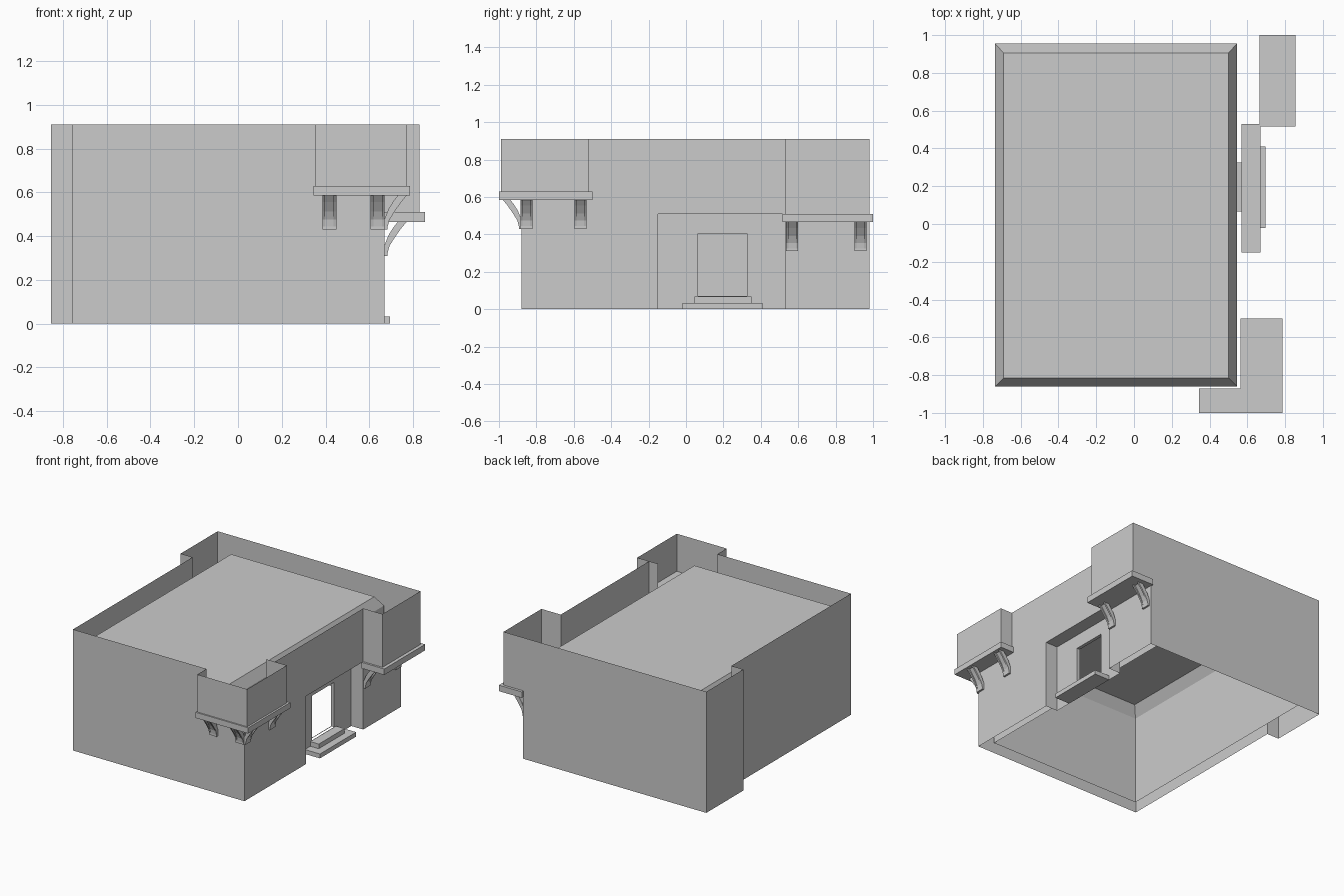
import bpy, bmesh

if "Cube" in bpy.data.objects:
    bpy.data.objects.remove(bpy.data.objects["Cube"])

mat = bpy.data.materials.new("plain_grey")
mat.diffuse_color = (0.6, 0.6, 0.6, 1)
mat.use_nodes = True
mat.node_tree.nodes["Principled BSDF"].inputs["Base Color"].default_value = mat.diffuse_color


def finish(name, bm, solid=False):
    bmesh.ops.remove_doubles(bm, verts=bm.verts, dist=1e-5)
    if solid:
        bmesh.ops.recalc_face_normals(bm, faces=bm.faces)
    me = bpy.data.meshes.new(name)
    bm.to_mesh(me)
    bm.free()
    me.materials.append(mat)
    ob = bpy.data.objects.new(name, me)
    bpy.context.collection.objects.link(ob)
    return ob


def quad(bm, *pts):
    bm.faces.new([bm.verts.new(p) for p in pts])


def panel(bm, p, q, z0, z1):
    """Upright wall sheet from p to q, facing right of its direction."""
    quad(bm, (*p, z0), (*q, z0), (*q, z1), (*p, z1))


def run(bm, pts, z0, z1):
    for p, q in zip(pts, pts[1:]):
        panel(bm, p, q, z0, z1)


def prism(bm, pts, vec):
    """Closed solid: polygon pts swept along vec."""
    a = [bm.verts.new(p) for p in pts]
    b = [bm.verts.new([u + v for u, v in zip(p, vec)]) for p in pts]
    bm.faces.new(a)
    bm.faces.new(b[::-1])
    for i in range(len(a)):
        j = (i + 1) % len(a)
        bm.faces.new((a[i], b[i], b[j], a[j]))


def slab(name, outline, z0, z1):
    bm = bmesh.new()
    prism(bm, [(x, y, z0) for x, y in outline], (0, 0, z1 - z0))
    return finish(name, bm, True)


def rect(x0, x1, y0, y1):
    return [(x0, y0), (x1, y0), (x1, y1), (x0, y1)]


H = 0.91                    # parapet top
XW, YF, YB = 0.67, -0.88, 0.98   # right, front and back wall planes
D0, D1, DZ0, DZ1 = 0.065, 0.325, 0.07, 0.405   # doorway

# outer walls, open at the bottom and top
bm = bmesh.new()
panel(bm, (-0.755, YF), (XW, YF), 0, 0.605)
panel(bm, (-0.755, YF), (0.355, YF), 0.605, H)
panel(bm, (XW, YF), (XW, -0.52), 0, 0.605)
panel(bm, (XW, -0.52), (XW, -0.15), 0, H)
panel(bm, (XW, -0.15), (XW, 0.53), 0.51, H)
panel(bm, (XW, 0.53), (XW, YB), 0, 0.49)
run(bm, [(XW, YB), (-0.855, YB), (-0.855, 0.54), (-0.755, 0.54), (-0.755, YF)], 0, H)
finish("outer_walls", bm)

# overhanging corner bays
bm = bmesh.new()
run(bm, [(0.355, YF), (0.355, -0.99), (0.77, -0.99), (0.77, -0.52), (0.595, -0.52)], 0.625, H)
finish("front_bay", bm)
bm = bmesh.new()
run(bm, [(XW, 0.53), (0.83, 0.53), (0.83, YB), (XW, YB)], 0.51, H)
finish("back_bay", bm)

# ledges under the bays
slab("front_ledge", [(0.345, -1), (0.785, -1), (0.785, -0.5), (0.565, -0.5),
                     (0.565, -0.87), (0.345, -0.87)], 0.585, 0.628)
slab("back_ledge", rect(0.665, 0.855, 0.515, 1.0), 0.465, 0.51)


def wall_with_door(bm, x, y0, y1, z0, z1):
    panel(bm, (x, y0), (x, D0), z0, z1)
    panel(bm, (x, D1), (x, y1), z0, z1)
    panel(bm, (x, D0), (x, D1), DZ1, z1)
    panel(bm, (x, D0), (x, D1), z0, DZ0)


# entrance recess with doorway and reveal
bm = bmesh.new()
panel(bm, (XW, -0.15), (0.57, -0.15), 0, 0.51)
panel(bm, (0.57, 0.53), (XW, 0.53), 0, 0.51)
quad(bm, (0.57, -0.15, 0.51), (0.57, 0.53, 0.51), (XW, 0.53, 0.51), (XW, -0.15, 0.51))
wall_with_door(bm, 0.57, -0.15, 0.53, 0, 0.51)
panel(bm, (0.57, D0), (0.545, D0), DZ0, DZ1)
panel(bm, (0.545, D1), (0.57, D1), DZ0, DZ1)
quad(bm, (0.545, D0, DZ1), (0.545, D1, DZ1), (0.57, D1, DZ1), (0.57, D0, DZ1))
finish("entrance_recess", bm)

# door steps
slab("lower_step", rect(0.57, 0.695, -0.02, 0.41), 0, 0.033)
slab("upper_step", rect(0.57, 0.64, 0.045, 0.35), 0.033, 0.068)

# inner room: straight walls, bevelled rim and flat roof
bm = bmesh.new()
low = rect(-0.735, 0.545, -0.86, 0.955)
top = rect(-0.69, 0.5, -0.815, 0.905)
run(bm, [low[2], low[3], low[0], low[1]], 0.065, 0.735)
wall_with_door(bm, 0.545, -0.86, 0.955, 0.065, 0.735)
for i in range(4):
    j = (i + 1) % 4
    quad(bm, (*low[i], 0.735), (*low[j], 0.735), (*top[j], 0.81), (*top[i], 0.81))
quad(bm, *[(*p, 0.81) for p in top])
finish("inner_room_and_roof", bm)

# curved brackets: (distance from wall, drop below ledge)
OUTER = [(0.10, 0), (0.075, 0.03), (0.045, 0.073), (0.022, 0.11), (0.014, 0.14), (0.014, 0.155)]
GROOVE = [(0.085, 0), (0.062, 0.03), (0.034, 0.073), (0.018, 0.11), (0.014, 0.14), (0.014, 0.155)]
INNER = [(0, 0.155), (0, 0.105), (0.018, 0.06), (0.04, 0.025), (0.06, 0)]


def bracket(name, side, start, ztop, width=0.064):
    bm = bmesh.new()
    rail = 0.012
    for curve, s, w in ((OUTER, start, rail), (GROOVE, start + rail, width - 2 * rail),
                        (OUTER, start + width - rail, rail)):
        prof = curve + INNER
        if side:
            prism(bm, [(XW + d, s, ztop - h) for d, h in prof], (0, w, 0))
        else:
            prism(bm, [(s, YF - d, ztop - h) for d, h in prof], (w, 0, 0))
    bmesh.ops.recalc_face_normals(bm, faces=bm.faces)
    me = bpy.data.meshes.new(name)
    bm.to_mesh(me)
    bm.free()
    me.materials.append(mat)
    bpy.context.collection.objects.link(bpy.data.objects.new(name, me))


for i, x in enumerate((0.385, 0.606)):
    bracket(f"front_bracket_{i + 1}", False, x, 0.585)
for i, y in enumerate((-0.885, -0.597)):
    bracket(f"side_bracket_{i + 1}", True, y, 0.585)
for i, y in enumerate((0.535, 0.9)):
    bracket(f"back_bracket_{i + 1}", True, y, 0.465)
